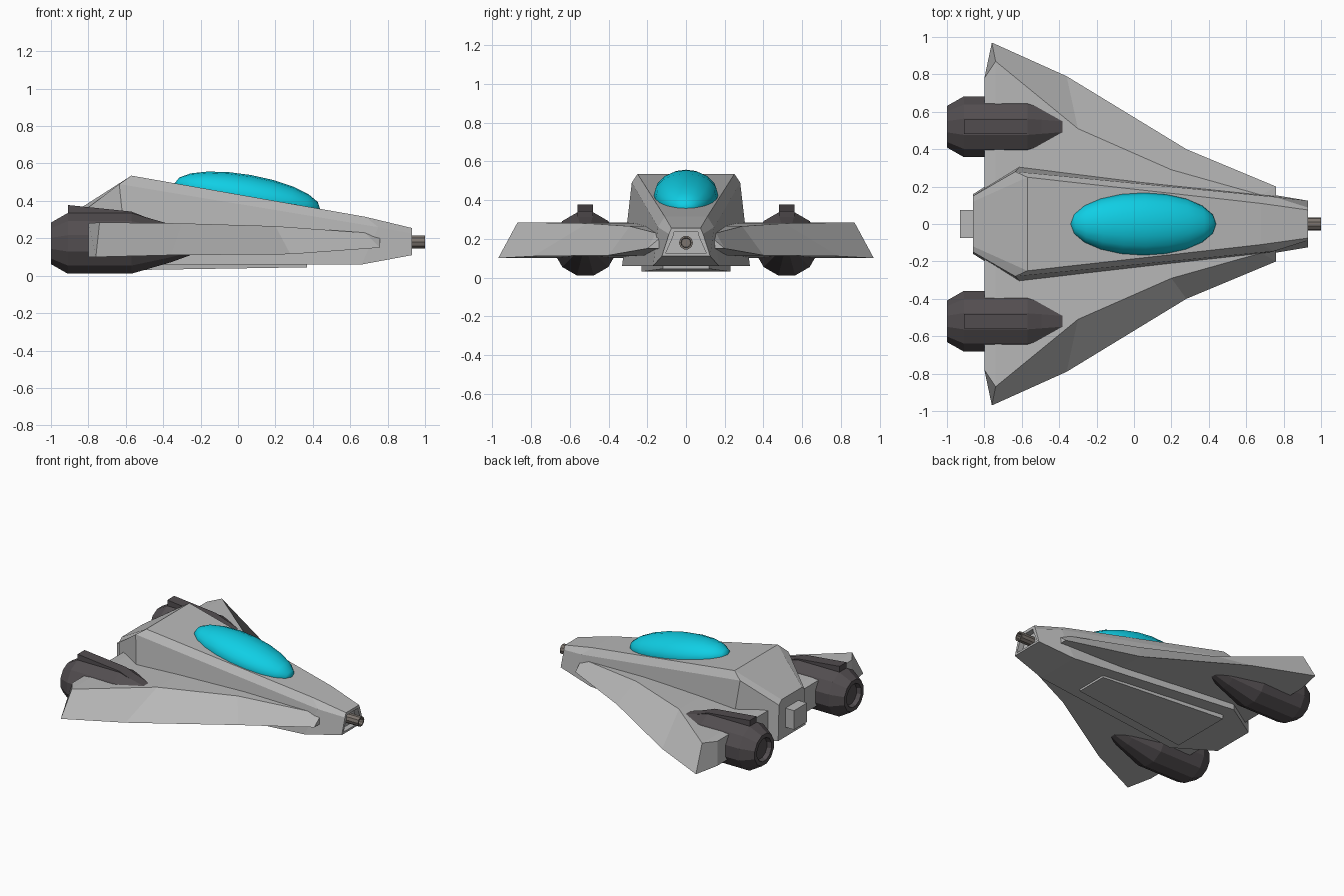
import bpy, bmesh, math
from mathutils import Matrix

if "Cube" in bpy.data.objects:
    bpy.data.objects.remove(bpy.data.objects["Cube"])


def material(name, rgb):
    m = bpy.data.materials.new(name)
    m.diffuse_color = (*rgb, 1)
    m.use_nodes = True
    m.node_tree.nodes["Principled BSDF"].inputs["Base Color"].default_value = m.diffuse_color
    return m


GREY = material("hull grey", (0.48, 0.48, 0.48))
DARK = material("engine charcoal", (0.085, 0.075, 0.08))
CYAN = material("canopy cyan", (0.005, 0.62, 0.78))
METAL = material("gun metal", (0.2, 0.175, 0.155))


def finish(name, bm, mat):
    bmesh.ops.recalc_face_normals(bm, faces=bm.faces)
    me = bpy.data.meshes.new(name)
    bm.to_mesh(me)
    bm.free()
    me.materials.append(mat)
    ob = bpy.data.objects.new(name, me)
    bpy.context.collection.objects.link(ob)
    return ob


def loft(sections):
    """Skin a list of closed sections, capping both ends."""
    bm = bmesh.new()
    rings = [[bm.verts.new(p) for p in s] for s in sections]
    n = len(rings[0])
    for a, b in zip(rings, rings[1:]):
        for i in range(n):
            j = (i + 1) % n
            bm.faces.new((a[i], a[j], b[j], b[i]))
    caps = [bm.faces.new(rings[0]), bm.faces.new(rings[-1])]
    bmesh.ops.recalc_face_normals(bm, faces=bm.faces)
    return bm, caps


def mirrored(half):
    """Complete a half section across y = 0."""
    return half + [(x, -y, z) for x, y, z in reversed(half)]


def lathe(profile, y, z, sides):
    """Turn (x, radius) pairs around an axis along x."""
    bm = bmesh.new()
    rings = []
    for x, r in profile:
        ring = []
        for i in range(sides):
            a = 2 * math.pi * (i + 0.5) / sides
            ring.append(bm.verts.new((x, y + r * math.sin(a), z + r * math.cos(a))))
        rings.append(ring)
    for a, b in zip(rings, rings[1:]):
        for i in range(sides):
            j = (i + 1) % sides
            bm.faces.new((a[i], a[j], b[j], b[i]))
    bm.faces.new(rings[0])
    bm.faces.new(rings[-1])
    return bm


# Hull: top edge, shoulder and bottom corner at each station, recessed nose
bm, caps = loft([mirrored(s) for s in (
    [(-0.86, 0.12, 0.35), (-0.86, 0.15, 0.32), (-0.86, 0.16, 0.06)],
    [(-0.57, 0.25, 0.535), (-0.635, 0.28, 0.49), (-0.59, 0.33, 0.06)],
    [(0.68, 0.11, 0.315), (0.75, 0.145, 0.26), (0.66, 0.17, 0.06)],
    [(0.93, 0.075, 0.255), (0.93, 0.088, 0.225), (0.93, 0.125, 0.11)],
)])
bmesh.ops.inset_individual(bm, faces=[caps[1]], thickness=0.025)
recess = bmesh.ops.extrude_discrete_faces(bm, faces=[caps[1]])["faces"]
bmesh.ops.translate(bm, verts=recess[0].verts, vec=(-0.04, 0, 0))
finish("hull", bm, GREY)

# Belly plate
bm, _ = loft([
    [(-0.58, 0.23, 0.03), (-0.58, 0.23, 0.08), (-0.58, -0.23, 0.08), (-0.58, -0.23, 0.03)],
    [(0.37, 0.12, 0.045), (0.37, 0.12, 0.08), (0.37, -0.12, 0.08), (0.37, -0.12, 0.045)],
])
finish("belly_plate", bm, GREY)

# Rear hatch block
bm = bmesh.new()
bmesh.ops.create_cube(bm, size=1, matrix=Matrix.Translation((-0.88, 0, 0.2))
                      @ Matrix.Diagonal((0.1, 0.15, 0.14, 1)))
finish("rear_hatch", bm, GREY)

# Nose gun barrel
bm = lathe([(0.87, 0.036), (1.0, 0.036), (1.0, 0.026), (0.96, 0.024)], 0, 0.18, 10)
finish("nose_gun", bm, METAL)

# Canopy, tilted to lie along the sloping top
bm = bmesh.new()
bmesh.ops.create_uvsphere(
    bm, u_segments=16, v_segments=10, radius=1,
    matrix=Matrix.Translation((0.05, 0, 0.425))
    @ Matrix.Rotation(math.radians(10), 4, 'Y')
    @ Matrix.Diagonal((0.395, 0.167, 0.115, 1))
    @ Matrix.Rotation(math.pi / 2, 4, 'Y'))
for f in bm.faces:
    f.smooth = True
finish("canopy", bm, CYAN)

# Wing stations: upper ridge point, lower outer edge point
WING = [
    ((-0.80, 0.78, 0.28), (-0.80, 0.78, 0.10)),
    ((-0.74, 0.87, 0.285), (-0.76, 0.97, 0.10)),
    ((-0.30, 0.51, 0.28), (-0.36, 0.79, 0.11)),
    ((0.20, 0.29, 0.265), (0.28, 0.40, 0.115)),
    ((0.68, 0.155, 0.23), (0.76, 0.20, 0.15)),
    ((0.76, 0.14, 0.20), (0.76, 0.20, 0.15)),
]

for side, label in ((1, "left"), (-1, "right")):
    # Wing
    bm, _ = loft([[(t[0], side * 0.1, t[2]), (t[0], side * t[1], t[2]),
                   (b[0], side * b[1], b[2]), (b[0], side * 0.1, b[2])] for t, b in WING])
    bmesh.ops.remove_doubles(bm, verts=bm.verts, dist=0.0005)
    finish(label + "_wing", bm, GREY)

    # Engine pod with a recessed nozzle
    yc = side * 0.52
    bm = lathe([(-0.97, 0.075), (-1.0, 0.085), (-1.0, 0.115), (-0.91, 0.168),
                (-0.57, 0.168), (-0.36, 0.105), (-0.2, 0.045)], yc, 0.173, 12)
    finish(label + "_engine", bm, DARK)

    # Fin along the top of the pod
    bm, _ = loft([[(x, yc - 0.04, 0.25), (x, yc - 0.04, top), (x, yc + 0.04, top), (x, yc + 0.04, 0.25)]
                  for x, top in ((-0.91, 0.378), (-0.57, 0.343), (-0.46, 0.30))])
    finish(label + "_engine_fin", bm, DARK)
